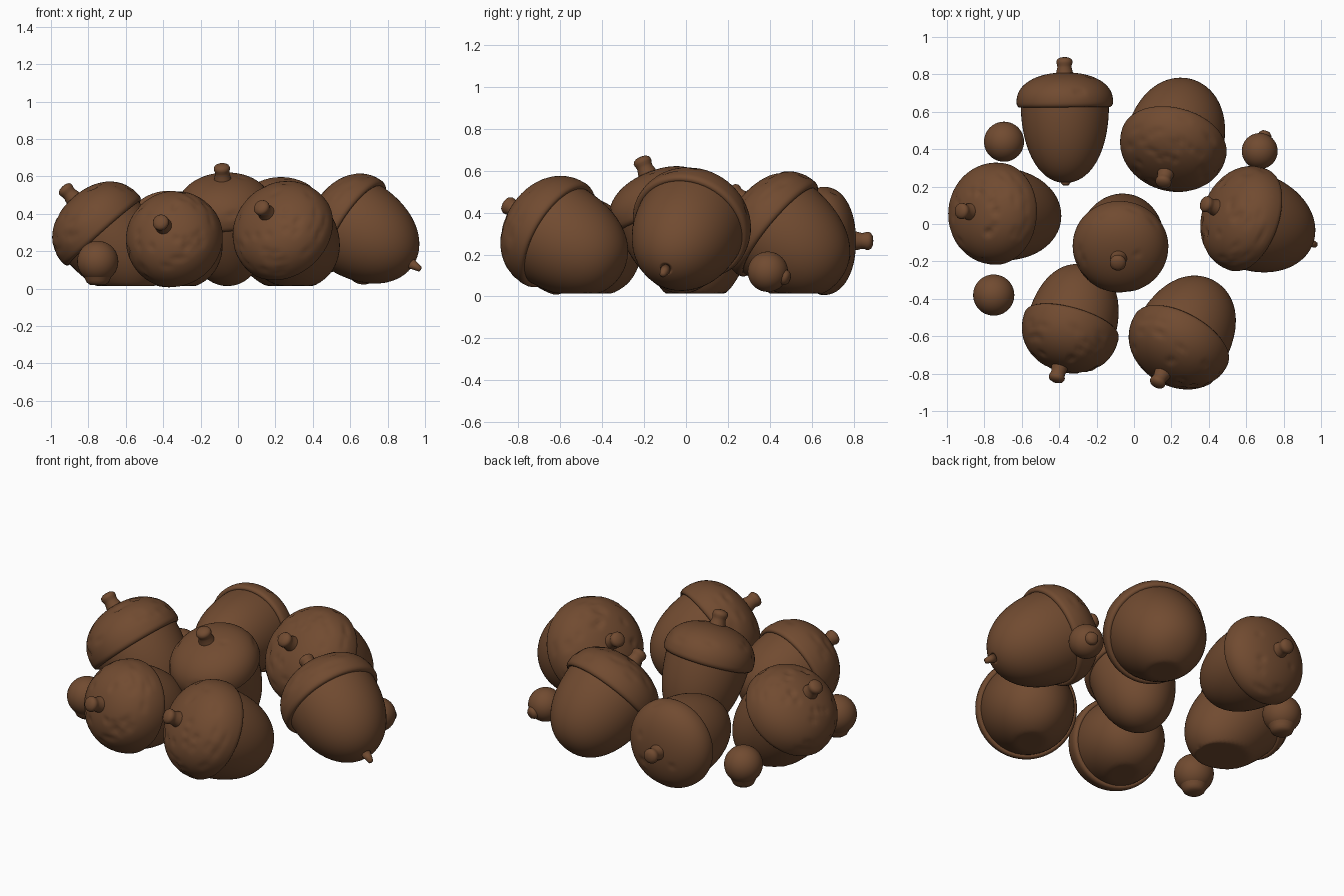
import bpy, bmesh, math, random
from mathutils import Vector

if "Cube" in bpy.data.objects:
    bpy.data.objects.remove(bpy.data.objects["Cube"])

random.seed(4)
SEG = 56
brown = bpy.data.materials.new("acorn brown")
brown.diffuse_color = (0.165, 0.070, 0.030, 1)
brown.use_nodes = True
brown.node_tree.nodes["Principled BSDF"].inputs["Base Color"].default_value = brown.diffuse_color


def lathe(name, profile, origin, direction, floor=0.0, dents=None):
    """Revolve (radius, height) points about an axis; dents = (centres, size, depth) in local space."""
    bm = bmesh.new()
    rot = Vector((0, 0, 1)).rotation_difference(Vector(direction).normalized())
    rings = []
    for r, h in profile:
        n = 1 if r < 1e-5 else SEG
        rings.append([bm.verts.new((r * math.cos(2 * math.pi * i / SEG),
                                    r * math.sin(2 * math.pi * i / SEG), h)) for i in range(n)])
    for a, b in zip(rings, rings[1:]):
        for i in range(SEG):
            j = (i + 1) % SEG
            quad = [a[i % len(a)], a[j % len(a)], b[j % len(b)], b[i % len(b)]]
            face = list(dict.fromkeys(quad))
            if len(face) > 2:
                bm.faces.new(face)
    bmesh.ops.recalc_face_normals(bm, faces=bm.faces)
    if dents:
        centres, size, depth = dents
        for v in bm.verts:
            for c in centres:
                d = (v.co - c).length
                if d < size:
                    v.co *= 1 - depth * (1 - (d / size) ** 2)
    for v in bm.verts:
        v.co = rot @ v.co + Vector(origin)
        v.co.z = max(v.co.z, floor)          # pressed flat on the ground
    mesh = bpy.data.meshes.new(name)
    bm.to_mesh(mesh)
    bm.free()
    mesh.materials.append(brown)
    mesh.shade_smooth()
    ob = bpy.data.objects.new(name, mesh)
    bpy.context.collection.objects.link(ob)
    return ob


def stem_profile(base, length):
    pts = [(0.048, -0.03), (0.043, 0.01), (0.038, 0.03), (0.039, 0.045), (0.043, 0.058),
           (0.043, 0.070), (0.037, 0.082), (0.022, 0.091), (0.0, 0.094)]
    return [(r, base + h * length / 0.094) for r, h in pts]


def acorn(label, rim, axis, R, cap_h, nut_len, nub, rough, taper):
    # rounded nut, some with a small pointed tip
    nut = [(R * 0.88, 0.03)]
    for k in range(22):
        a = math.pi / 2 * k / 22
        nut.append((R * 0.915 * math.cos(a) ** taper, -nut_len * math.sin(a) ** 0.9))
    if nub:
        nut += [(0.028, -nut_len + 0.004), (0.020, -nut_len - nub * 0.5),
                (0.014, -nut_len - nub * 0.9), (0, -nut_len - nub)]
    else:
        nut.append((0, -nut_len))
    lathe(label + "_nut", nut, rim, axis, 0.015)

    # domed cap with rolled rim
    def dome(a):
        return R * math.sin(a) ** 0.92, cap_h * max(math.cos(a), 0) ** 0.92
    cap = [(0, cap_h)] + [dome(math.pi / 2 * k / 28) for k in range(1, 29)]
    cap += [(R * 0.998, -0.012), (R * 0.98, -0.024), (R * 0.945, -0.031),
            (R * 0.90, -0.028), (R * 0.85, -0.012)]
    dents = []
    for _ in range(40 if rough else 10):
        r, h = dome(random.uniform(0.35, 1.4))
        t = random.uniform(0, 2 * math.pi)
        dents.append(Vector((r * math.cos(t), r * math.sin(t), h)))
    lathe(label + "_cap", cap, rim, axis, 0.0, (dents, 0.026, 0.025))

    # short knobbed stem
    lathe(label + "_stem", stem_profile(cap_h, 0.083), rim, axis)


# label, rim centre, axis towards stem, cap radius, cap height, nut length, tip length, rough cap, taper
ACORNS = [
    ("back_left_acorn", (-0.370, 0.655, 0.265), (-0.01, 1, 0.0), 0.258, 0.155, 0.435, 0.015, False, 0.95),
    ("back_right_acorn", (0.212, 0.425, 0.33), (-0.20, -0.73, 0.61), 0.288, 0.21, 0.40, 0, True, 0.9),
    ("left_acorn", (-0.735, 0.055, 0.32), (-0.66, 0.05, 0.74), 0.273, 0.222, 0.42, 0, True, 0.9),
    ("middle_acorn", (-0.072, -0.118, 0.425), (-0.06, -0.38, 0.92), 0.256, 0.178, 0.43, 0, False, 0.9),
    ("front_left_acorn", (-0.337, -0.555, 0.26), (-0.26, -0.91, 0.32), 0.262, 0.235, 0.35, 0, True, 0.85),
    ("right_acorn", (0.605, 0.025, 0.34), (-0.78, 0.29, 0.50), 0.288, 0.215, 0.405, 0.06, True, 1.0),
    ("front_right_acorn", (0.248, -0.628, 0.30), (-0.43, -0.77, 0.47), 0.282, 0.225, 0.39, 0, True, 0.9),
]
for spec in ACORNS:
    acorn(*spec)

# small loose seed balls, each with a stubby foot
BALLS = [
    ("rear_ball", (-0.695, 0.44, 0.14), (0, 0, -1), 0.107),
    ("front_ball", (-0.75, -0.38, 0.145), (0, 0, -1), 0.11),
    ("right_ball", (0.672, 0.39, 0.118), (0.30, 0.90, -0.30), 0.096),
]
for label, pos, axis, r in BALLS:
    ball = [(r * math.sin(math.pi * k / 28), r * math.cos(math.pi * k / 28)) for k in range(29)]
    ball[0], ball[-1] = (0, r), (0, -r)
    lathe(label, ball, pos, axis, 0.015)
    down = axis[2] == -1
    foot, w = (0.125, 0.058) if down else (0.112, 0.034)
    lathe(label + "_foot", [(w * 1.3, r * 0.7), (w * 1.1, r * 0.92), (w, foot - 0.012),
                            (w * 0.7, foot), (0, foot)], pos, axis, 0.015)
